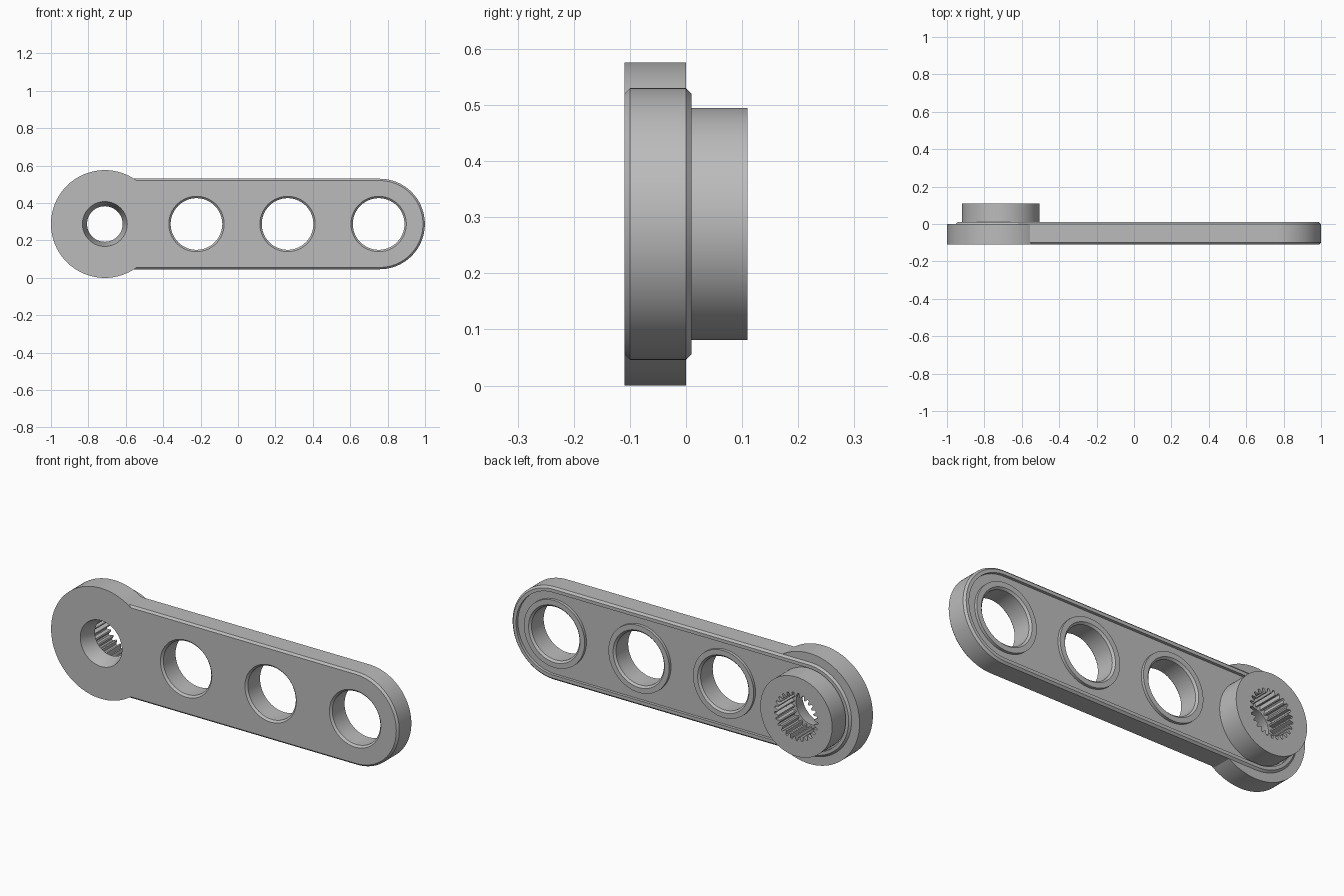
import bpy
import bmesh
from math import cos, sin, pi, radians

AXIS_Z = 0.288      # height of the centre line
HUB_X = -0.712      # centre of the splined hub
TIP_X = 0.757       # centre of the rounded tip
HOLES = (-0.222, 0.265, 0.752)

old = bpy.data.objects.get("Cube")
if old:
    bpy.data.objects.remove(old, do_unlink=True)

grey = bpy.data.materials.new("plain_grey")
grey.use_nodes = True
colour = (0.5, 0.5, 0.5, 1)
grey.diffuse_color = colour
grey.node_tree.nodes["Principled BSDF"].inputs["Base Color"].default_value = colour


def stadium(x0, x1, r, n=48):
    """Outline with round ends; a circle when x0 equals x1."""
    right = [(x1 + r * sin(pi * i / n), AXIS_Z - r * cos(pi * i / n)) for i in range(n + 1)]
    left = [(x0 - r * sin(pi * i / n), AXIS_Z + r * cos(pi * i / n)) for i in range(n + 1)]
    return right + left if x1 > x0 else right[:-1] + left[:-1]


def gear(x, tip, root, teeth):
    """Toothed outline for the spline."""
    points = []
    for i in range(teeth * 4):
        r = tip if i % 4 < 2 else root
        a = 2 * pi * i / (teeth * 4)
        points.append((x + r * cos(a), AXIS_Z + r * sin(a)))
    return points


def loft(name, sections):
    """Closed solid through (outline, y) sections."""
    bm = bmesh.new()
    rings = [[bm.verts.new((x, y, z)) for x, z in outline] for outline, y in sections]
    for a, b in zip(rings, rings[1:]):
        for i in range(len(a)):
            j = (i + 1) % len(a)
            bm.faces.new((a[i], a[j], b[j], b[i]))
    bm.faces.new(rings[0])
    bm.faces.new(rings[-1])
    bmesh.ops.recalc_face_normals(bm, faces=bm.faces)
    mesh = bpy.data.meshes.new(name)
    bm.to_mesh(mesh)
    bm.free()
    mesh.materials.append(grey)
    obj = bpy.data.objects.new(name, mesh)
    bpy.context.collection.objects.link(obj)
    return obj


def turned(name, x, profile):
    """Round solid from (radius, y) pairs."""
    return loft(name, [(stadium(x, x, r), y) for r, y in profile])


def combine(target, tool, operation):
    """Apply a boolean and discard the tool."""
    tool.hide_render = True
    mod = target.modifiers.new("boolean", 'BOOLEAN')
    mod.operation = operation
    mod.solver = 'EXACT'
    mod.object = tool
    bpy.context.view_layer.objects.active = target
    bpy.ops.object.modifier_apply(modifier=mod.name)
    bpy.data.objects.remove(tool, do_unlink=True)


# Chamfered bar
arm = loft("lever_arm", [(stadium(HUB_X, TIP_X, r), y) for r, y in
                         ((0.232, -0.11), (0.242, -0.10), (0.242, 0), (0.232, 0.01))])

# Shallow pocket in the back, leaving a rim
pocket = loft("pocket", [(stadium(HUB_X, TIP_X, 0.215), y) for y in (-0.005, 0.03)])
combine(arm, pocket, 'DIFFERENCE')

# Wide hub disc and rear boss
combine(arm, turned("hub_disc", HUB_X, ((0.288, -0.11), (0.288, 0))), 'UNION')
combine(arm, pocket_cut := loft("hub_pocket", [(stadium(HUB_X, TIP_X, 0.215), y)
                                               for y in (-0.005, 0.03)]), 'DIFFERENCE')
combine(arm, turned("boss", HUB_X, ((0.207, -0.05), (0.207, 0.11))), 'UNION')

# Raised collars with chamfered through holes
for x in HOLES:
    combine(arm, turned("collar", x, ((0.175, -0.05), (0.175, 0.01))), 'UNION')
for x in HOLES:
    combine(arm, turned("hole", x, ((0.158, -0.12), (0.138, -0.10), (0.138, 0),
                                    (0.158, 0.02))), 'DIFFERENCE')

# Tapered front bore and toothed socket behind it
combine(arm, turned("bore", HUB_X, ((0.123, -0.12), (0.095, -0.03), (0.095, 0))), 'DIFFERENCE')
socket = loft("socket", [(gear(HUB_X, 0.105, 0.125, 25), y) for y in (-0.025, 0.13)])
combine(arm, socket, 'DIFFERENCE')

# Smooth round walls, crisp edges
bpy.ops.object.select_all(action='DESELECT')
arm.select_set(True)
bpy.context.view_layer.objects.active = arm
bpy.ops.object.shade_smooth_by_angle(angle=radians(25))
